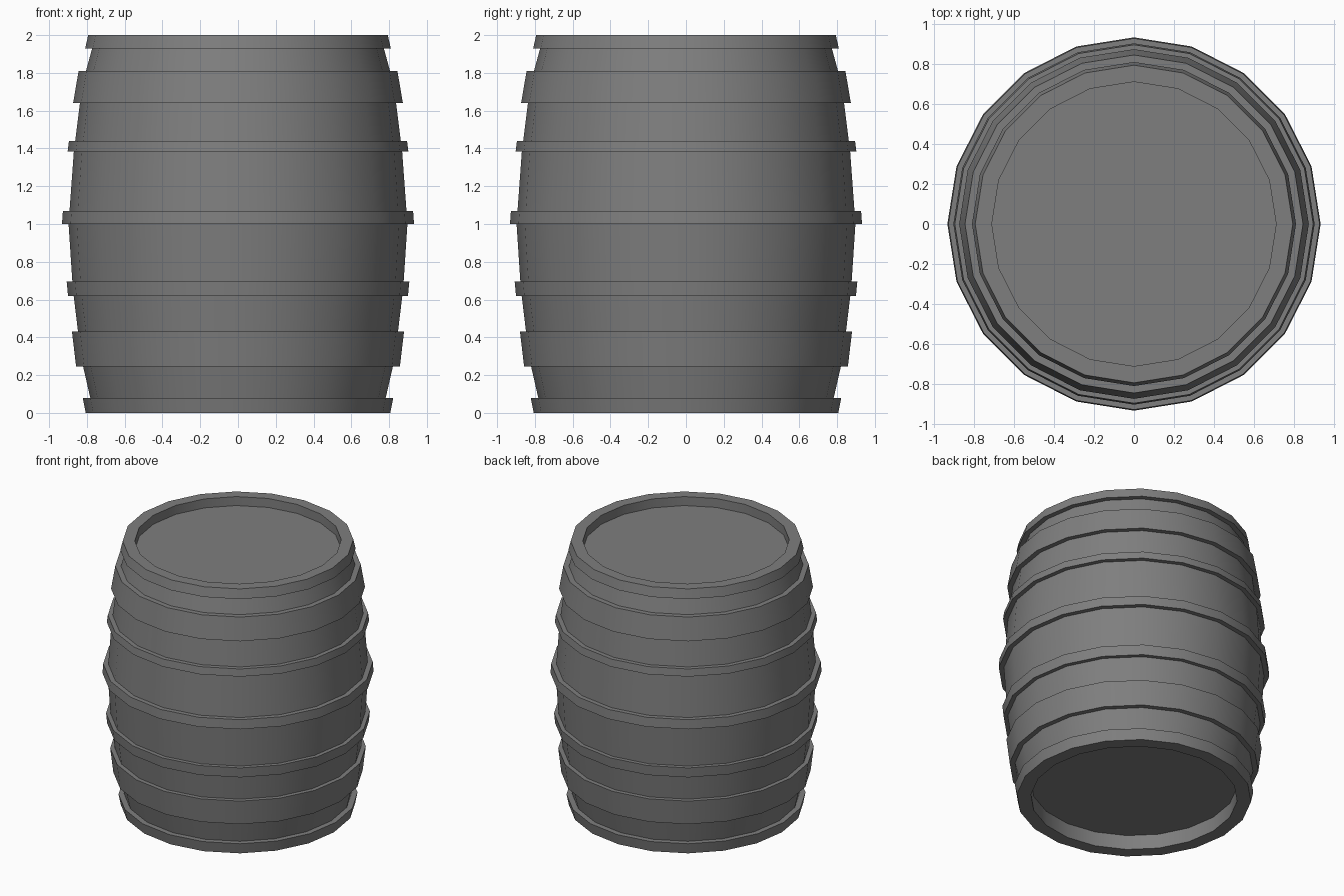
import bpy, bmesh
from math import cos, sin, tau, radians

if "Cube" in bpy.data.objects:
    bpy.data.objects.remove(bpy.data.objects["Cube"])

SIDES = 20

# Hoops from bottom to top: (low z, outer radius, stave radius, high z, outer radius, stave radius)
hoops = [
    (0.245, 0.857, 0.82, 0.43, 0.879, 0.847),
    (0.62, 0.90, 0.87, 0.695, 0.907, 0.877),
    (1.0, 0.932, 0.897, 1.07, 0.927, 0.892),
    (1.385, 0.902, 0.869, 1.44, 0.895, 0.862),
    (1.64, 0.873, 0.837, 1.81, 0.844, 0.805),
]

# Half section: bottom recess, bottom rim hoop, staves with hoops, top rim hoop, top recess
profile = [(0.71, 0.11), (0.71, 0.0), (0.806, 0.0), (0.822, 0.08), (0.782, 0.08)]
for z0, out0, in0, z1, out1, in1 in hoops:
    profile += [(in0, z0), (out0, z0), (out1, z1), (in1, z1)]
profile += [(0.772, 1.93), (0.809, 1.93), (0.793, 2.0), (0.71, 2.0), (0.71, 1.932)]


def lathe(name, points):
    bm = bmesh.new()
    rings = [[bm.verts.new((r * cos(tau * i / SIDES), r * sin(tau * i / SIDES), z))
              for i in range(SIDES)] for r, z in points]
    for a, b in zip(rings, rings[1:]):
        for i in range(SIDES):
            j = (i + 1) % SIDES
            bm.faces.new((a[i], a[j], b[j], b[i]))
    # Flat barrel heads
    bm.faces.new(rings[0][::-1])
    bm.faces.new(rings[-1])
    bmesh.ops.recalc_face_normals(bm, faces=bm.faces)
    mesh = bpy.data.meshes.new(name)
    bm.to_mesh(mesh)
    bm.free()
    ob = bpy.data.objects.new(name, mesh)
    bpy.context.collection.objects.link(ob)
    return ob


# Hooped barrel
barrel = lathe("barrel", profile)
dark = bpy.data.materials.new("dark_grey")
dark.diffuse_color = (0.21, 0.21, 0.21, 1)
dark.use_nodes = True
dark.node_tree.nodes["Principled BSDF"].inputs["Base Color"].default_value = dark.diffuse_color
barrel.data.materials.append(dark)
bpy.context.view_layer.objects.active = barrel
barrel.select_set(True)
bpy.ops.object.shade_smooth_by_angle(angle=radians(30))
